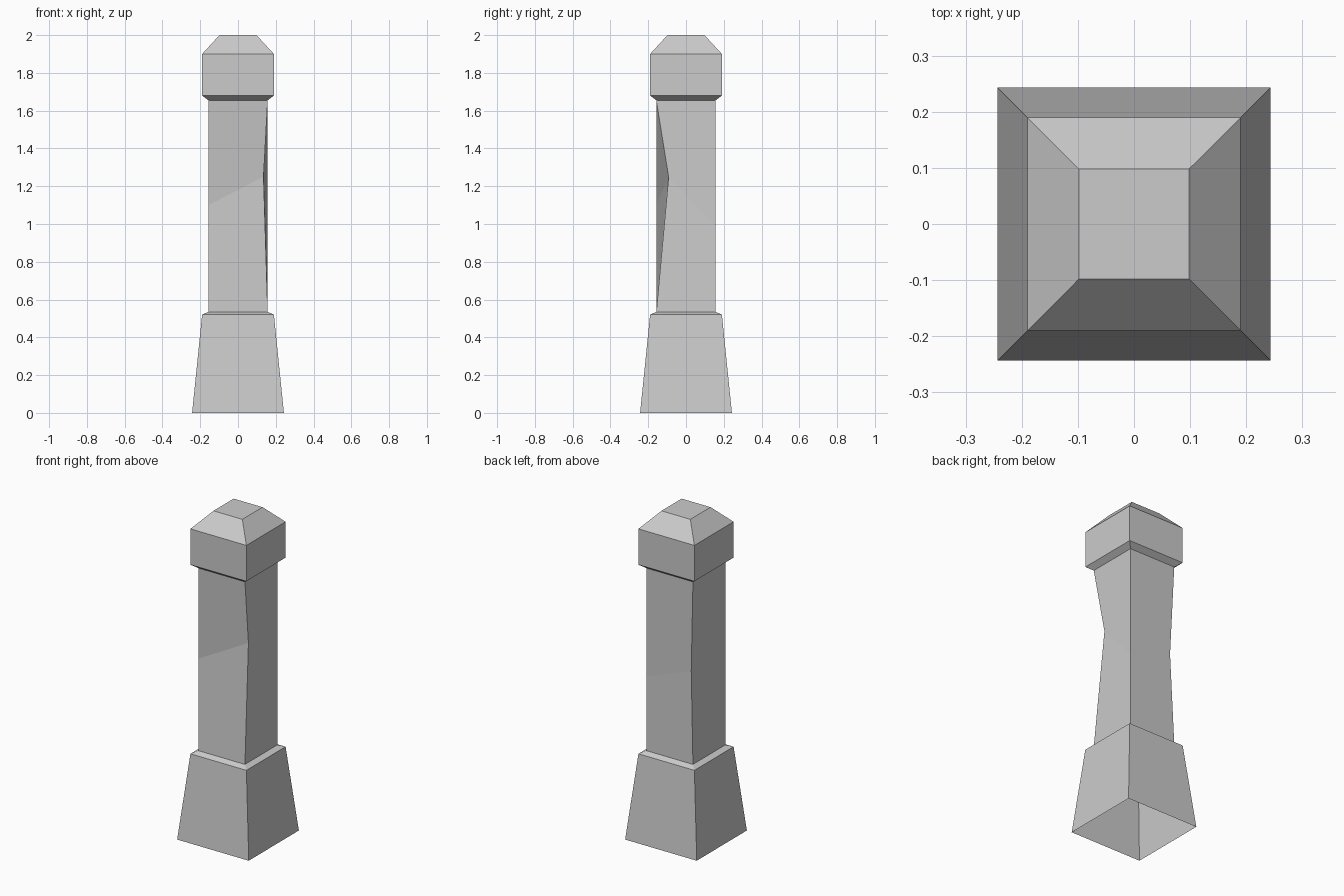
import bpy
import bmesh

cube = bpy.data.objects.get("Cube")
if cube:
    bpy.data.objects.remove(cube, do_unlink=True)

stone = bpy.data.materials.new("grey_stone")
stone.use_nodes = True
stone.diffuse_color = (0.6, 0.6, 0.6, 1)
stone.node_tree.nodes["Principled BSDF"].inputs["Base Color"].default_value = (0.6, 0.6, 0.6, 1)

# Square corners: front left side, front right side, back right side, back left side
CORNERS = [(-1, -1), (1, -1), (1, 1), (-1, 1)]


def square(half, z):
    return [(sx * half, sy * half, z) for sx, sy in CORNERS]


def build_sleeve(name, rings, closed_top=False):
    """Flat-sided sleeve through four-cornered rings, listed bottom to top."""
    bm = bmesh.new()
    loops = [[bm.verts.new(p) for p in ring] for ring in rings]
    for low, high in zip(loops, loops[1:]):
        for i in range(4):
            j = (i + 1) % 4
            bm.faces.new((low[i], low[j], high[j], high[i]))
    if closed_top:
        bm.faces.new(loops[-1])
    mesh = bpy.data.meshes.new(name)
    bm.to_mesh(mesh)
    bm.free()
    mesh.materials.append(stone)
    obj = bpy.data.objects.new(name, mesh)
    bpy.context.collection.objects.link(obj)
    return obj


SHAFT = 0.157
SHAFT_BOTTOM, SHAFT_TOP = 0.535, 1.655

# Tapered, hollow base with a narrow sloped shoulder
build_sleeve("base", [square(0.243, 0), square(0.19, 0.52), square(SHAFT, SHAFT_BOTTOM)])

# Shaft with two worn corners pushed inwards
worn_ring = [(-SHAFT, -SHAFT, 1.1), (0.135, -0.092, 1.25),
             (SHAFT, SHAFT, 0.99), (-0.137, 0.145, 1.1)]
build_sleeve("shaft", [square(SHAFT, SHAFT_BOTTOM), worn_ring, square(SHAFT, SHAFT_TOP)])

# Block cap with an undercut and a chamfered top
build_sleeve("cap", [square(SHAFT, SHAFT_TOP), square(0.19, 1.68),
                     square(0.19, 1.9), square(0.098, 2)], closed_top=True)
